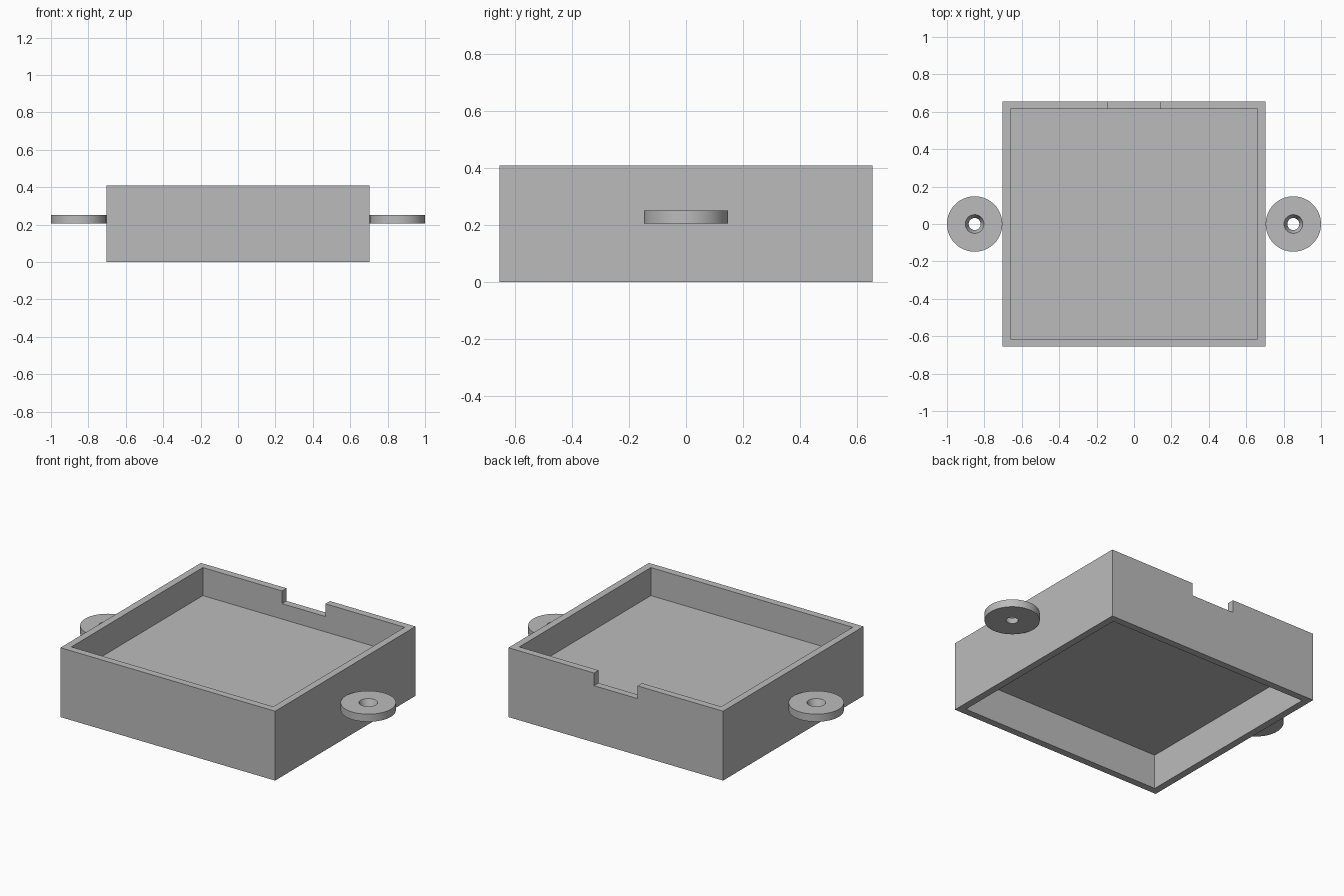
import bpy, bmesh, math

HALF_X, HALF_Y, HEIGHT, WALL = 0.702, 0.656, 0.41, 0.042
FLOOR_LOW, FLOOR_TOP = 0.205, 0.244
TAB_R, TAB_LOW, TAB_TOP = 0.148, 0.206, 0.251

default = bpy.data.objects.get("Cube")
if default:
    bpy.data.objects.remove(default, do_unlink=True)

grey = bpy.data.materials.new("plain grey")
grey.use_nodes = True
grey.diffuse_color = (0.5, 0.5, 0.5, 1)
grey.node_tree.nodes["Principled BSDF"].inputs["Base Color"].default_value = (0.5, 0.5, 0.5, 1)


def add_object(name, bm):
    bmesh.ops.recalc_face_normals(bm, faces=bm.faces)
    mesh = bpy.data.meshes.new(name)
    bm.to_mesh(mesh)
    bm.free()
    mesh.materials.append(grey)
    obj = bpy.data.objects.new(name, mesh)
    bpy.context.collection.objects.link(obj)
    return obj


def box(name, low, high):
    bm = bmesh.new()
    bmesh.ops.create_cube(bm, size=1)
    for v in bm.verts:
        v.co = [(a + b) / 2 + c * (b - a) for a, b, c in zip(low, high, v.co)]
    return add_object(name, bm)


def activate(obj):
    bpy.ops.object.select_all(action='DESELECT')
    obj.select_set(True)
    bpy.context.view_layer.objects.active = obj


def cut(target, cutter):
    cutter.hide_render = True
    mod = target.modifiers.new("cut", 'BOOLEAN')
    mod.operation = 'DIFFERENCE'
    mod.solver = 'EXACT'
    mod.object = cutter
    activate(target)
    bpy.ops.object.modifier_apply(modifier=mod.name)
    bpy.data.objects.remove(cutter, do_unlink=True)


# Case: square frame with a mid-height floor, open above and below
case = box("case", (-HALF_X, -HALF_Y, 0), (HALF_X, HALF_Y, HEIGHT))
ix, iy = HALF_X - WALL, HALF_Y - WALL
cut(case, box("upper_recess", (-ix, -iy, FLOOR_TOP), (ix, iy, HEIGHT + 0.1)))
cut(case, box("lower_recess", (-ix, -iy, -0.1), (ix, iy, FLOOR_LOW)))

# Cable notch in the rim of the back wall
cut(case, box("notch", (-0.142, iy - 0.05, HEIGHT - 0.075), (0.142, HALF_Y + 0.1, HEIGHT + 0.1)))


# Round mounting tabs with a countersunk screw hole
def mounting_tab(name, side):
    profile = [(0.032, TAB_LOW), (TAB_R, TAB_LOW), (TAB_R, TAB_TOP), (0.05, TAB_TOP)]
    bm = bmesh.new()
    verts = [bm.verts.new((r, 0, z)) for r, z in profile]
    edges = [bm.edges.new((verts[i - 1], verts[i])) for i in range(len(verts))]
    bmesh.ops.spin(bm, geom=verts + edges, cent=(0, 0, 0), axis=(0, 0, 1),
                   angle=math.tau, steps=64)
    bmesh.ops.remove_doubles(bm, verts=bm.verts, dist=0.0005)
    bmesh.ops.translate(bm, verts=bm.verts, vec=(side * (1 - TAB_R), 0, 0))
    tab = add_object(name, bm)
    activate(tab)
    bpy.ops.object.shade_smooth_by_angle(angle=math.radians(30))


mounting_tab("left_mounting_tab", 1)
mounting_tab("right_mounting_tab", -1)
